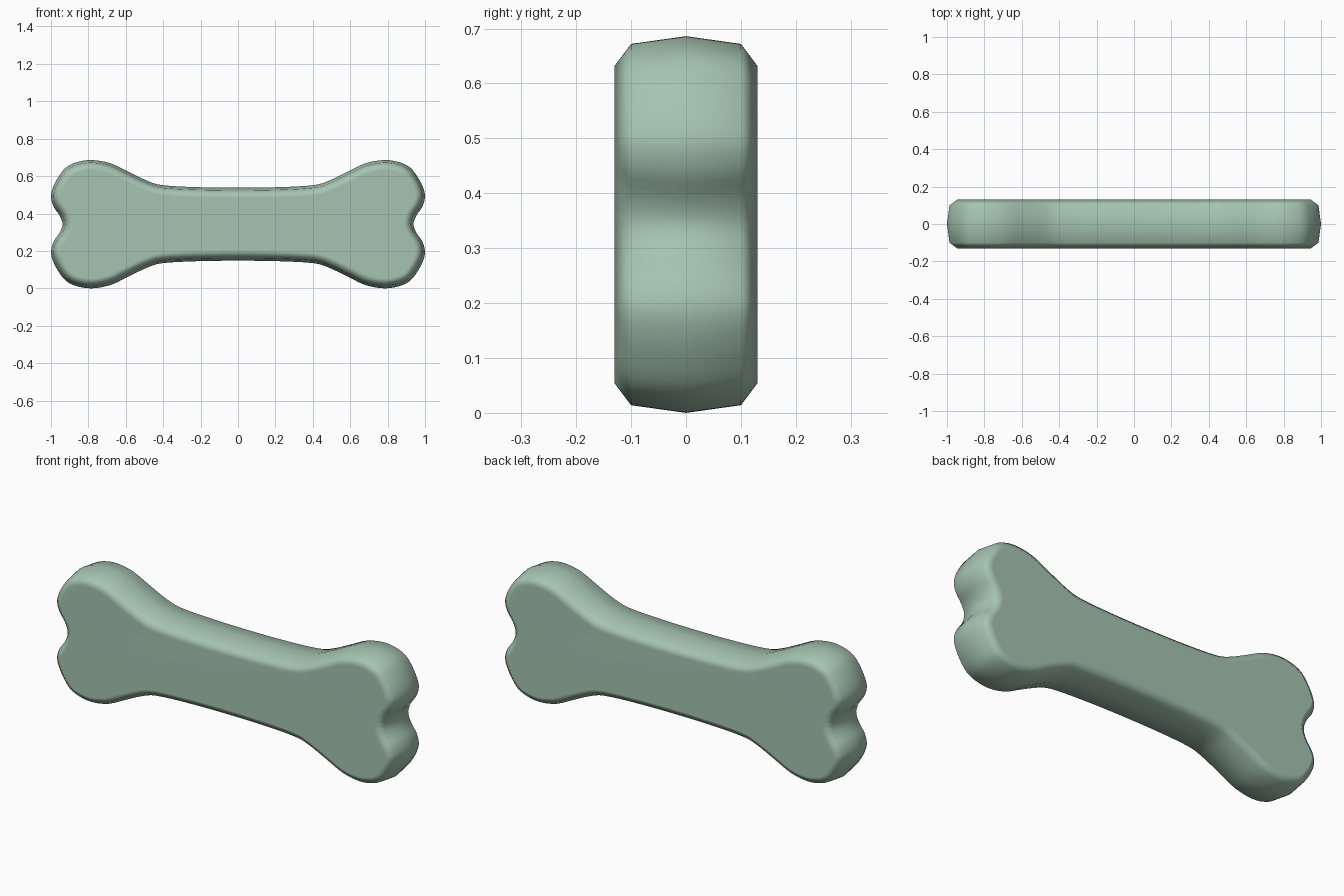
import bpy, bmesh
from mathutils import Vector

if "Cube" in bpy.data.objects:
    bpy.data.objects.remove(bpy.data.objects["Cube"])

CENTRE_Z = 0.343

# Quarter outline: half height along the shaft, round the lobe, into the end notch
quarter = [(0, .195), (.22, .198), (.40, .208), (.48, .230), (.58, .277),
           (.68, .325), (.78, .343), (.86, .332), (.92, .303), (.962, .25),
           (.99, .195), (1.0, .145), (.985, .092), (.953, .045), (.938, 0)]

# Mirror the quarter into a closed clockwise outline
right = quarter + [(x, -z) for x, z in quarter[-2::-1]]
outline = [Vector(p) for p in right + [(-x, z) for x, z in right[-2:0:-1]]]


def smooth_loop(pts, steps):
    """Closed Catmull-Rom curve through the points."""
    out, n = [], len(pts)
    for i in range(n):
        a, b, c, d = (pts[(i + k) % n] for k in (-1, 0, 1, 2))
        for s in range(steps):
            t = s / steps
            out.append(0.5 * (2 * b + (c - a) * t + (2 * a - 5 * b + 4 * c - d) * t**2
                              + (3 * b - a - 3 * c + d) * t**3))
    return out


def inset_loop(pts, amount):
    """Move each point of a clockwise loop inwards along its normal."""
    n, out = len(pts), []
    for i, p in enumerate(pts):
        t = (pts[(i + 1) % n] - pts[i - 1]).normalized()
        out.append(p + Vector((t.y, -t.x)) * amount)
    return out


loop = smooth_loop(outline, 3)

# Loft the outline through the thickness with chamfered rims
bm = bmesh.new()
rings = []
for y, inset in [(-.13, .054), (-.10, .014), (0, 0), (.10, .014), (.13, .054)]:
    rings.append([bm.verts.new((p.x, y, p.y + CENTRE_Z)) for p in inset_loop(loop, inset)])
n = len(loop)
for a, b in zip(rings, rings[1:]):
    for i in range(n):
        j = (i + 1) % n
        bm.faces.new((a[i], a[j], b[j], b[i]))
bm.faces.new(rings[0])
bm.faces.new(rings[-1])
bmesh.ops.recalc_face_normals(bm, faces=bm.faces)
for f in bm.faces:
    f.smooth = True

mesh = bpy.data.meshes.new("bone")
bm.to_mesh(mesh)
bm.free()
bone = bpy.data.objects.new("bone", mesh)
bpy.context.collection.objects.link(bone)

# Flat sides stay flat, rims blend softly
bone.modifiers.new("soft_rims", 'WEIGHTED_NORMAL')

green = bpy.data.materials.new("sage_green")
green.diffuse_color = (.38, .55, .44, 1)
green.use_nodes = True
green.node_tree.nodes["Principled BSDF"].inputs["Base Color"].default_value = green.diffuse_color
mesh.materials.append(green)
